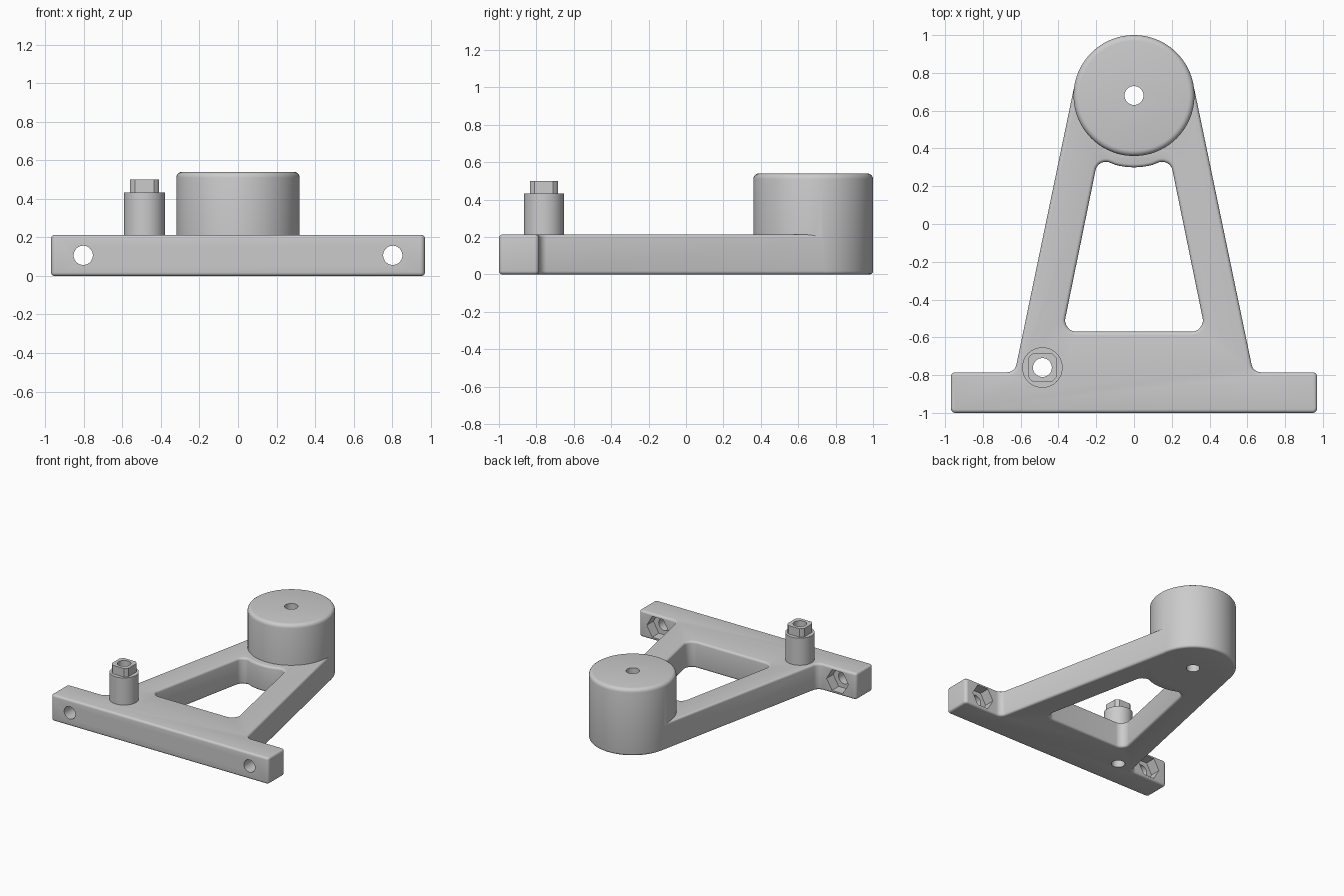
import bpy, bmesh, math
from mathutils import Vector, Matrix

if "Cube" in bpy.data.objects:
    bpy.data.objects.remove(bpy.data.objects["Cube"])


def rounded(corners, steps=8):
    """Counter-clockwise outline from (x, y, corner radius)."""
    out, n = [], len(corners)
    for i, (x, y, r) in enumerate(corners):
        p = Vector((x, y))
        if r == 0:
            out.append(p)
            continue
        a = (Vector(corners[i - 1][:2]) - p).normalized()
        b = (Vector(corners[(i + 1) % n][:2]) - p).normalized()
        half = a.angle(b) / 2
        t = r / math.tan(half)
        c = p + (a + b).normalized() * r / math.sin(half)
        d0, d1 = p + a * t - c, p + b * t - c
        for k in range(steps + 1):
            f = k / steps
            out.append(c + (d0 * (1 - f) + d1 * f).normalized() * r)
    return out


def circle(x, y, r, n=64, clip=9):
    """Circle outline, optionally clipped to a square of half-width clip."""
    lim = lambda v: max(-clip, min(clip, v))
    return [Vector((x + lim(r * math.cos(2 * math.pi * i / n)),
                    y + lim(r * math.sin(2 * math.pi * i / n)))) for i in range(n)]


def inset(pts, d):
    out, n = [], len(pts)
    for i, p in enumerate(pts):
        e1 = (p - pts[i - 1]).normalized()
        e2 = (pts[(i + 1) % n] - p).normalized()
        n1, n2 = Vector((e1.y, -e1.x)), Vector((e2.y, -e2.x))
        out.append(p - (n1 + n2) * d / (1 + n1.dot(n2)))
    return out


def stack(name, pts, levels, matrix=None):
    """Solid from one outline repeated at (height, inset) levels."""
    bm = bmesh.new()
    rings = [[bm.verts.new((p.x, p.y, z)) for p in inset(pts, d)] for z, d in levels]
    n = len(pts)
    for lo, hi in zip(rings, rings[1:]):
        for i in range(n):
            j = (i + 1) % n
            bm.faces.new((lo[i], lo[j], hi[j], hi[i]))
    bm.faces.new(rings[0][::-1])
    bm.faces.new(rings[-1])
    if matrix:
        bm.transform(matrix)
    bmesh.ops.recalc_face_normals(bm, faces=bm.faces)
    me = bpy.data.meshes.new(name)
    bm.to_mesh(me)
    bm.free()
    ob = bpy.data.objects.new(name, me)
    bpy.context.collection.objects.link(ob)
    return ob


def edge_round(r, steps=4):
    """(distance from the end face, inset) pairs of a quarter round."""
    return [(r - r * math.cos(a), r - r * math.sin(a))
            for a in (math.pi / 2 * k / steps for k in range(steps + 1))]


def rounded_levels(h, r_low, r_top):
    return edge_round(r_low) + [(h - z, d) for z, d in reversed(edge_round(r_top))]


def combine(body, tool, operation):
    mod = body.modifiers.new("combine", 'BOOLEAN')
    mod.operation, mod.solver, mod.object = operation, 'EXACT', tool
    bpy.context.view_layer.objects.active = body
    bpy.ops.object.modifier_apply(modifier=mod.name)
    bpy.data.objects.remove(tool, do_unlink=True)


H, B = 0.213, 0.018
BOSS, POST = (0, 0.68), (-0.485, -0.76)

# Base plate: cross flange with two converging arms
plate = rounded([(-0.97, -1, 0.025), (0.97, -1, 0.025), (0.97, -0.785, 0.025),
                 (0.631, -0.785, 0.05), (0.315, 0.735, 0), (-0.315, 0.735, 0),
                 (-0.631, -0.785, 0.05), (-0.97, -0.785, 0.025)])
bracket = stack("bracket", plate, rounded_levels(H, B, B))

# Window between the arms, its top edge following the boss, with rounded rims
arc = [(x / 40, 0.68 - math.sqrt(0.38 ** 2 - (x / 40) ** 2), 0) for x in range(4, -5, -1)]
window = rounded([(-0.378, -0.57, 0.06), (0.378, -0.57, 0.06), (0.19, 0.351, 0.055)]
                 + arc + [(-0.19, 0.351, 0.055)])
rim = [(z, d - B) for z, d in reversed(edge_round(B))]
flare = [(B - z, -d) for z, d in edge_round(B)]
flare = [(z, -(B - math.sqrt(B * B - (B - z) ** 2))) for z in (0, B * .08, B * .29, B * .62, B)]
levels = [(-0.02, -B)] + flare + [(H - z, d) for z, d in reversed(flare)] + [(H + 0.02, -B)]
combine(bracket, stack("window_cutter", window, levels), 'DIFFERENCE')

# Round boss, locating post and its flat-sided tip
combine(bracket, stack("boss", circle(*BOSS, 0.32, 96), rounded_levels(0.54, B, 0.03)), 'UNION')
combine(bracket, stack("post", circle(*POST, 0.107), [(0.1, 0), (0.432, 0)]), 'UNION')
combine(bracket, stack("post_tip", circle(*POST, 0.09, 64, 0.075), [(0.35, 0), (0.5, 0)]), 'UNION')

# Vertical bores through boss and post
for centre in (BOSS, POST):
    combine(bracket, stack("bore", circle(*centre, 0.05, 32), [(-0.1, 0), (0.7, 0)]), 'DIFFERENCE')

# Flange bolt holes with hexagonal nut pockets at the back
turn = Matrix.Rotation(math.pi / 2, 4, 'X')
for x in (-0.803, 0.803):
    combine(bracket, stack("bolt_hole", circle(x, 0.107, 0.05, 32), [(0.7, 0), (1.1, 0)], turn), 'DIFFERENCE')
    combine(bracket, stack("nut_pocket", circle(x, 0.107, 0.097, 6), [(0.74, 0), (0.87, 0)], turn), 'DIFFERENCE')

# Finish
grey = bpy.data.materials.new("light grey")
grey.diffuse_color = (0.6, 0.6, 0.6, 1)
grey.use_nodes = True
grey.node_tree.nodes["Principled BSDF"].inputs["Base Color"].default_value = grey.diffuse_color
bracket.data.materials.clear()
bracket.data.materials.append(grey)
for face in bracket.data.polygons:
    face.material_index = 0
bpy.ops.object.select_all(action='DESELECT')
bracket.select_set(True)
bpy.context.view_layer.objects.active = bracket
bpy.ops.object.shade_smooth_by_angle(angle=math.radians(30))
